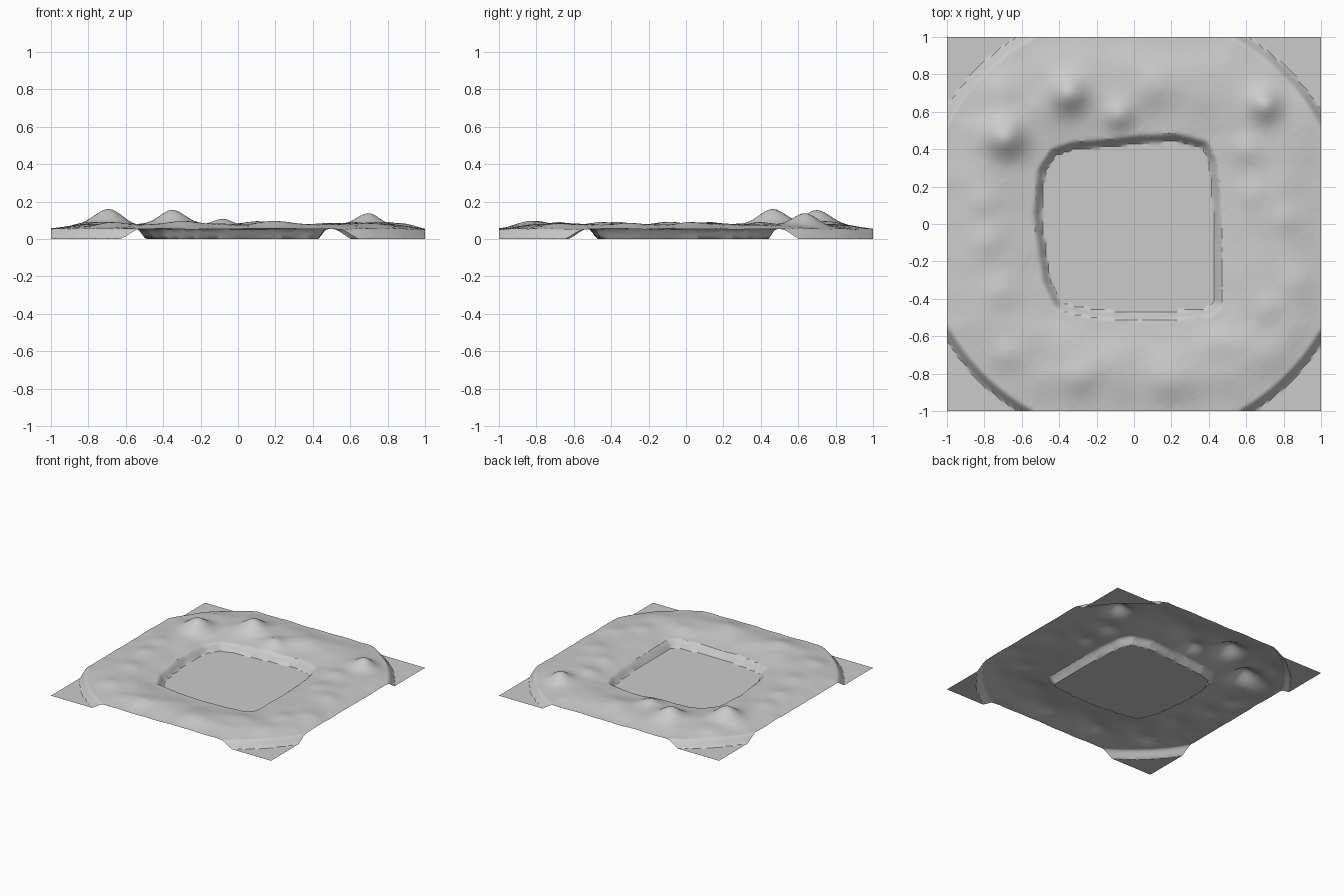
import bpy, bmesh, math, random
from mathutils import Vector, noise

if "Cube" in bpy.data.objects:
    bpy.data.objects.remove(bpy.data.objects["Cube"])

random.seed(4)
N = 140                      # grid cells per side
CELL = 2.0 / N

# foot of the central courtyard, counter-clockwise
HOLE = [(-.50, .05), (-.475, -.15), (-.45, -.31), (-.39, -.43), (-.2, -.465), (0, -.48),
        (.2, -.475), (.40, -.455), (.43, -.42), (.435, -.1), (.425, .15), (.405, .33), (.37, .41),
        (.23, .445), (.05, .44), (-.1, .42), (-.32, .405), (-.42, .37), (-.48, .28)]

# radius of the outer corner cut, one per quadrant (sign x, sign y)
CORNER = {(1, 1): 1.165, (-1, 1): 1.175, (-1, -1): 1.175, (1, -1): 1.185}

# rounded mounds: x, y, height, radius
MOUNDS = [(-.69, .46, .083, .085), (-.35, .70, .078, .08), (.70, .64, .062, .07), (-.08, .58, .042, .065),
          (.20, -.85, .022, .09), (-.30, -.82, .018, .08), (-.70, -.70, .016, .07),
          (.75, -.70, .014, .08), (.60, .40, .016, .06), (.10, .74, .016, .08),
          (.62, .15, .014, .06), (-.78, -.10, .016, .07), (.88, -.30, .014, .08),
          (-.80, .12, .014, .07), (.46, -.62, .014, .07), (.80, .02, .014, .07),
          (-.72, -.36, .012, .07), (.72, -.45, .012, .06), (-.72, .72, .012, .07)]


def smooth(t):
    t = min(max(t, 0), 1)
    return t * t * (3 - 2 * t)


def hole_distance(x, y):
    """Distance outside the courtyard, negative inside."""
    p, inside, best = Vector((x, y)), False, 9.0
    for i, a in enumerate(HOLE):
        b = HOLE[i - 1]
        a, b = Vector(a), Vector(b)
        d = b - a
        t = min(max((p - a).dot(d) / d.length_squared, 0), 1)
        best = min(best, (p - a - d * t).length)
        if (a.y > y) != (b.y > y) and x < (b.x - a.x) * (y - a.y) / (b.y - a.y) + a.x:
            inside = not inside
    return -best if inside else best


def height(x, y):
    d = hole_distance(x, y)
    r = CORNER[(1 if x >= 0 else -1, 1 if y >= 0 else -1)]
    out = r - math.hypot(x, y)
    if d <= 0 or out <= 0:
        return 0.0
    # steep bank, then a gentle rise to the crown of the ring
    bank = min(smooth((d + .012) / .055), smooth((out + .012) / .06))
    side = 1.0 - max(abs(x), abs(y))
    crown = smooth(d / .28) * smooth(min(side + .03, out) / .25)
    z = .052 + .026 * crown
    z += .006 * noise.noise(Vector((x * 6, y * 6, 3.1))) + random.uniform(-.0006, .0006)
    for mx, my, mh, mr in MOUNDS:
        z += mh * math.exp(-((x - mx) ** 2 + (y - my) ** 2) / (2 * (mr * .85) ** 2))
    return z * bank


def material(name, c):
    m = bpy.data.materials.new(name)
    m.diffuse_color = (c, c, c, 1)
    m.use_nodes = True
    m.node_tree.nodes["Principled BSDF"].inputs["Base Color"].default_value = m.diffuse_color
    return m


# one continuous terrain sheet: flat courtyard and corners, raised lumpy ring
bm = bmesh.new()
bmesh.ops.create_grid(bm, x_segments=N, y_segments=N, size=1.0)
for v in bm.verts:
    v.co.z = height(v.co.x, v.co.y)
bmesh.ops.triangulate(bm, faces=bm.faces[:])
for f in bm.faces:
    f.smooth = True
me = bpy.data.meshes.new("terrain_ring")
bm.to_mesh(me)
bm.free()
ob = bpy.data.objects.new("terrain_ring", me)
bpy.context.collection.objects.link(ob)
me.materials.append(material("stone grey", .6))
bpy.context.view_layer.objects.active = ob
ob.select_set(True)
bpy.ops.object.shade_smooth_by_angle(angle=math.radians(30))
